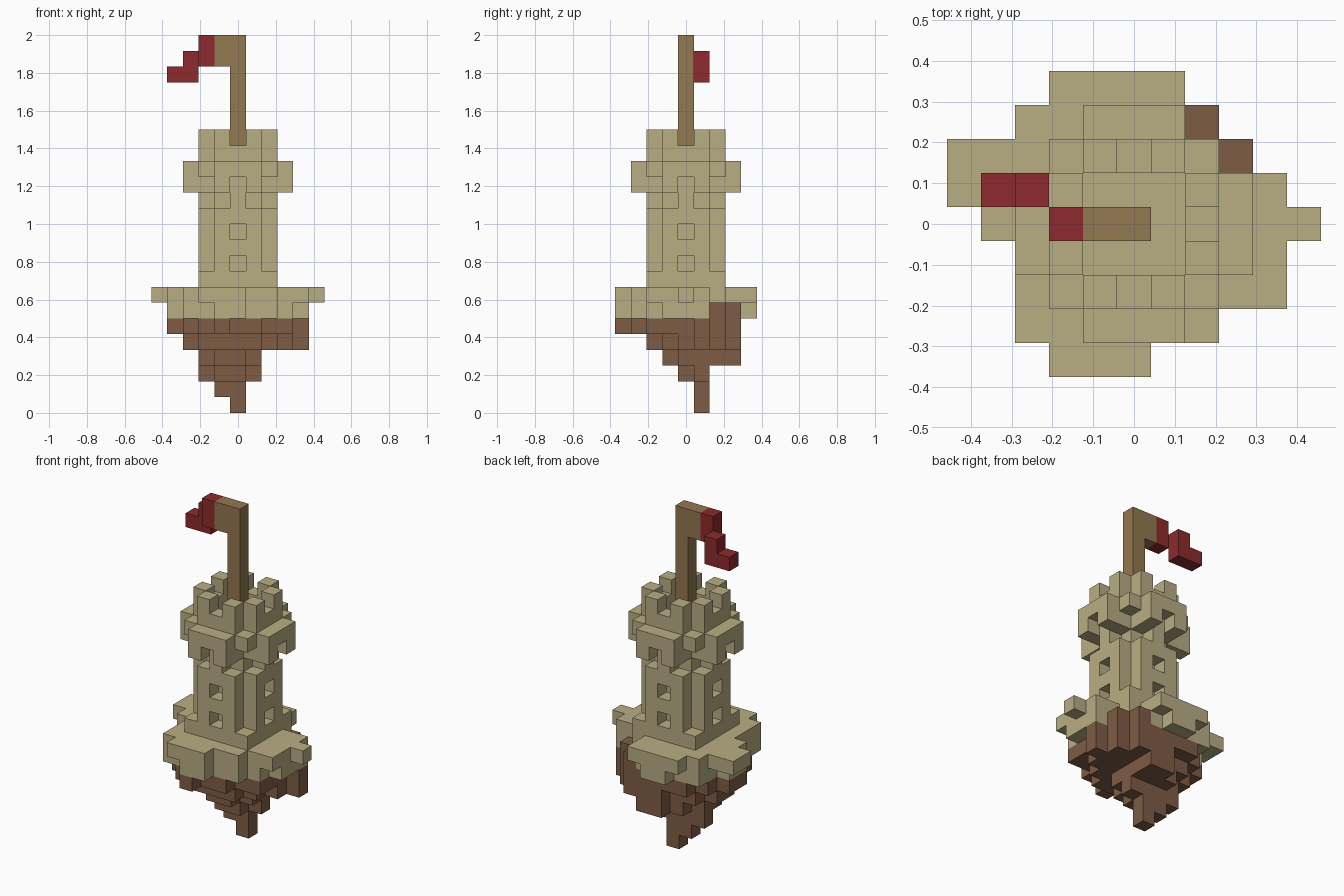
import bpy
import bmesh
from mathutils import Vector

default_cube = bpy.data.objects.get("Cube")
if default_cube:
    bpy.data.objects.remove(default_cube, do_unlink=True)

UNIT = 1 / 12  # edge length of one block


def make_material(name, colour):
    material = bpy.data.materials.new(name)
    material.use_nodes = True
    material.diffuse_color = (*colour, 1)
    shader = material.node_tree.nodes["Principled BSDF"]
    shader.inputs["Base Color"].default_value = (*colour, 1)
    shader.inputs["Roughness"].default_value = 0.9
    return material


sandstone = make_material("sandstone", (0.485, 0.423, 0.231))
earth = make_material("brown earth", (0.209, 0.107, 0.061))
wood = make_material("pole wood", (0.288, 0.188, 0.08))
cloth = make_material("red cloth", (0.27, 0.023, 0.026))


def box(xs, ys, zs):
    """All block cells in three inclusive ranges."""
    span = lambda r: range(r[0], r[1] + 1)
    return {(x, y, z) for x in span(xs) for y in span(ys) for z in span(zs)}


def layer(z, first_y, spans):
    """One layer of blocks: consecutive rows, each with an inclusive x span."""
    cells = set()
    for i, span in enumerate(spans):
        y = first_y + i
        cells |= box(span, (y, y), (z, z))
    return cells


def around(cells):
    """Repeat cells on all four sides of the tower."""
    result = set()
    for x, y, z in cells:
        result |= {(x, y, z), (-y, x, z), (-x, -y, z), (y, -x, z)}
    return result


def build(name, cells, material):
    """Skin a set of block cells with their exposed faces."""
    bm = bmesh.new()
    corners = {}

    def corner(point):
        key = tuple(round(c * 2) for c in point)
        if key not in corners:
            corners[key] = bm.verts.new((point + Vector((0, 0, 0.5))) * UNIT)
        return corners[key]

    for cell in cells:
        centre = Vector(cell)
        for axis in range(3):
            for sign in (-1, 1):
                normal = Vector((0, 0, 0))
                normal[axis] = sign
                if tuple(int(c) for c in centre + normal) in cells:
                    continue
                side = Vector((0, 0, 0))
                side[(axis + 1) % 3] = 1
                up = normal.cross(side)
                middle = centre + normal / 2
                bm.faces.new([corner(middle + (side * a + up * b) / 2)
                              for a, b in ((-1, -1), (1, -1), (1, 1), (-1, 1))])
    mesh = bpy.data.meshes.new(name)
    bm.to_mesh(mesh)
    bm.free()
    mesh.materials.append(material)
    obj = bpy.data.objects.new(name, mesh)
    bpy.context.collection.objects.link(obj)
    return obj


# Hanging earth, tapering down to a single block
rock = layer(5, -4, [(-1, -1), (-2, 1), (-3, 3), (-3, 3), (-4, 3), (-4, 4), (-3, 3), (-2, 2)])
rock |= layer(4, -2, [(-2, 1), (-2, 2), (-3, 3), (-3, 4), (-2, 3), (0, 2)])
rock |= layer(3, -1, [(-1, 0), (-2, 1), (-2, 1), (-1, 1), (0, 1)])
rock |= layer(2, 0, [(-1, 0), (-2, 1)])
rock |= layer(1, 1, [(-1, 0)])
rock |= {(0, 1, 0), (3, 2, 6), (2, 3, 6)}
build("floating_earth", rock, earth)

# Ragged stone platform
platform = layer(7, -4, [(-2, 0), (-3, 2), (-3, 4), (-3, 4), (-4, 5),
                         (-5, 4), (-5, 2), (-3, 1), (-2, 1)])
platform |= layer(6, -4, [(-1, 0), (-3, 2), (-3, 3), (-3, 4), (-4, 4),
                          (-4, 4), (-3, 2), (-3, 1), (-1, 0)])
build("stone_platform", platform, sandstone)

# Tower shaft: square footing, notched corners, recessed windows
face_strip = lambda low, high: around(box((-1, 1), (-2, -2), (low, high)))
shaft = box((-2, 2), (-2, 2), (8, 8))
shaft |= box((-1, 1), (-1, 1), (9, 13)) | face_strip(9, 12)
shaft |= around({(0, -2, 13)})
shaft -= around({(0, -2, 9), (0, -2, 11)})
build("tower_shaft", shaft, sandstone)

# Overhanging gallery with arched brackets and corner blocks
gallery = box((-1, 1), (-1, 1), (14, 15)) | face_strip(14, 15)
gallery |= around(box((-1, 1), (-3, -3), (14, 15)) | {(2, -2, 15)})
gallery -= around({(0, -3, 14)})
build("gallery", gallery, sandstone)

# Battlements
build("battlements", face_strip(16, 16) | around({(-1, -2, 17), (1, -2, 17)}), sandstone)

# Flagpole with its short arm, and the drooping flag
build("flagpole", box((0, 0), (0, 0), (16, 23)) | box((-1, -1), (0, 0), (22, 23)), wood)
flag = box((-2, -2), (0, 0), (22, 23)) | box((-3, -3), (1, 1), (21, 22)) | {(-4, 1, 21)}
build("flag", flag, cloth)
